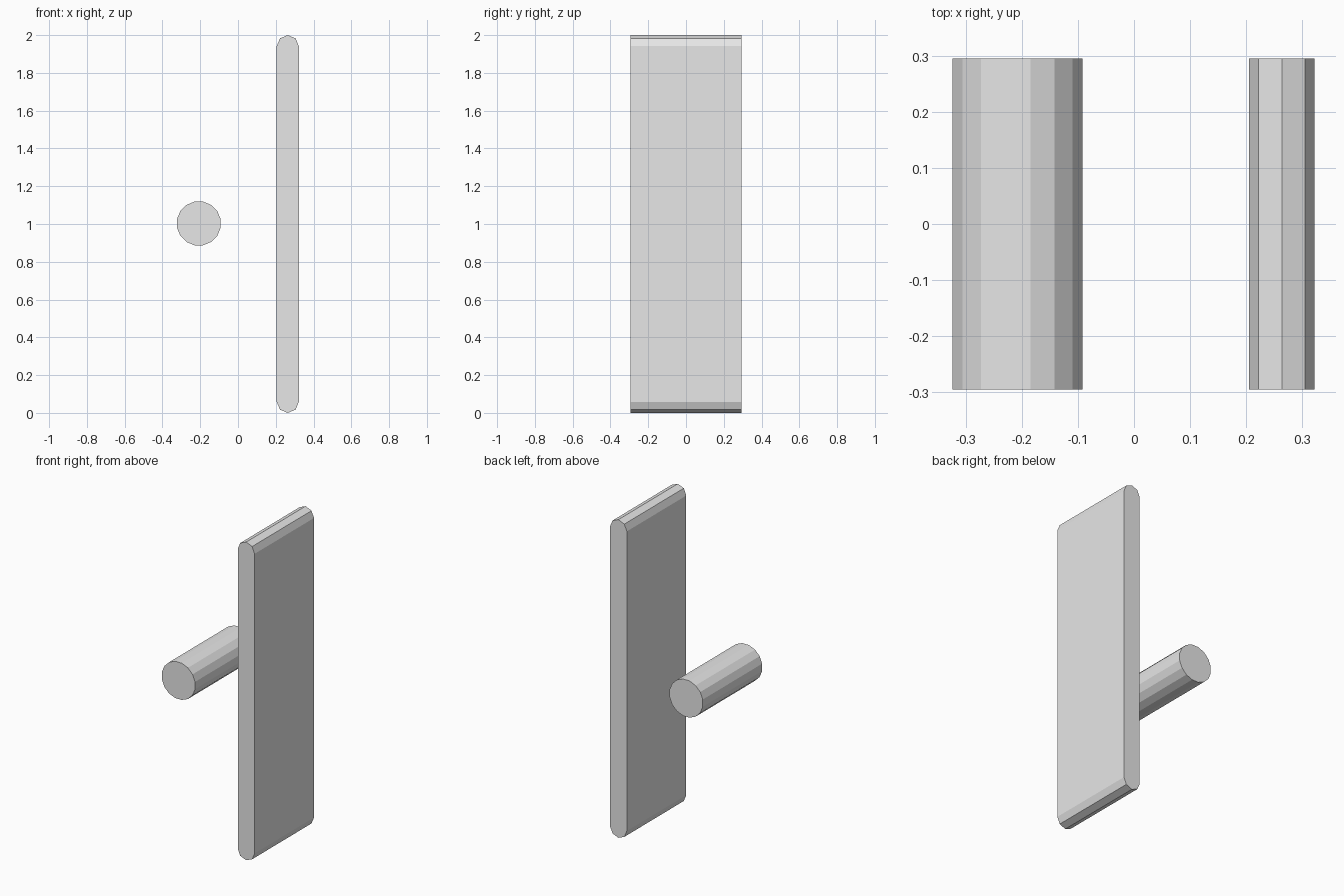
import bpy
from math import sin, cos, pi

cube = bpy.data.objects.get("Cube")
if cube:
    bpy.data.objects.remove(cube, do_unlink=True)

HALF_DEPTH = 0.295

# One plain grey for everything
grey = bpy.data.materials.new("light_grey")
grey.use_nodes = True
colour = (0.8, 0.8, 0.8, 1)
grey.diffuse_color = colour
grey.node_tree.nodes["Principled BSDF"].inputs["Base Color"].default_value = colour


def arc(x, z, radius, start, step, count):
    """Points on an arc in the XZ plane."""
    return [(x + radius * cos(start + i * step), z + radius * sin(start + i * step))
            for i in range(count)]


def extrude_profile(name, profile):
    """Closed solid made by extruding an XZ outline along Y."""
    n = len(profile)
    verts = [(x, y, z) for y in (-HALF_DEPTH, HALF_DEPTH) for x, z in profile]
    faces = [tuple(range(n)), tuple(reversed(range(n, 2 * n)))]
    for i in range(n):
        j = (i + 1) % n
        faces.append((j, i, i + n, j + n))
    mesh = bpy.data.meshes.new(name)
    mesh.from_pydata(verts, [], faces)
    mesh.materials.append(grey)
    obj = bpy.data.objects.new(name, mesh)
    bpy.context.collection.objects.link(obj)
    return obj


# Tall upright slab with rounded top and bottom edges
x, r = 0.2635, 0.0585
extrude_profile("slab", arc(x, 2 - r, r, 0, pi / 4, 5) + arc(x, r, r, pi, pi / 4, 5))

# Sixteen-sided rod lying front to back beside the slab
extrude_profile("rod", arc(-0.2075, 1.003, 0.1178, pi / 16, pi / 8, 16))
